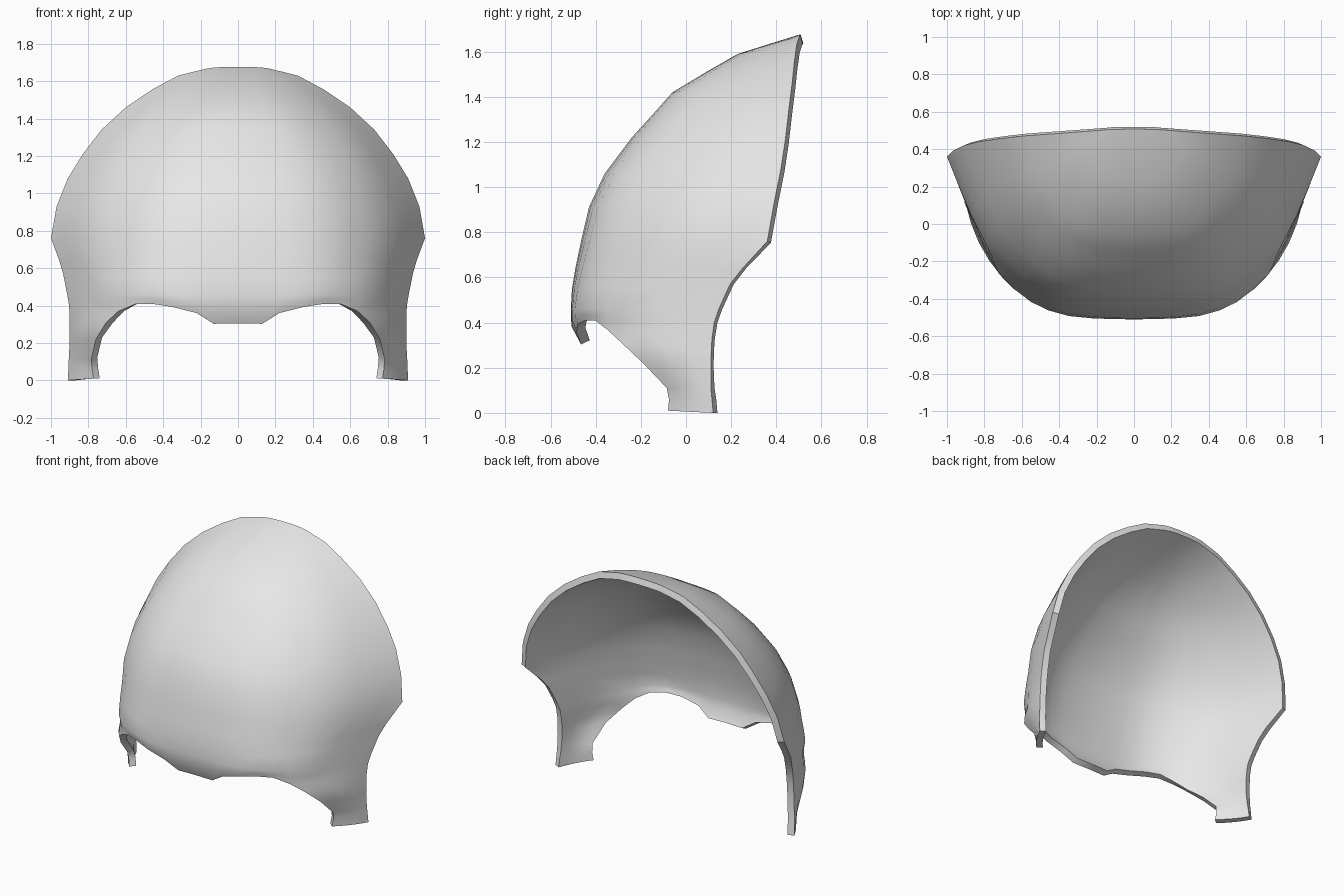
import bpy
import bmesh
from mathutils import Vector

cube = bpy.data.objects.get("Cube")
if cube:
    bpy.data.objects.remove(cube, do_unlink=True)

# Plain light grey
grey = bpy.data.materials.new("light_grey")
grey.use_nodes = True
colour = (0.8, 0.8, 0.8, 1)
grey.diffuse_color = colour
grey.node_tree.nodes["Principled BSDF"].inputs["Base Color"].default_value = colour

# Shared horizontal cross-section, from the middle of the brow to the back rim
SECTION = [(0, 0), (.14, .003), (.25, .01), (.38, .027), (.5, .073), (.6, .14),
           (.7, .245), (.79, .37), (.87, .57), (.94, .79), (1, 1)]
CORNER = 6  # column where the brow ends and the strap begins

# Dome rows: front profile (y, z) and the matching back rim point
DOME = [((-.51, .46), (.913, .145, .46)), ((-.505, .55), (.935, .195, .57)),
        ((-.49, .64), (.955, .25, .64)), ((-.465, .76), (1, .36, .76)),
        ((-.43, .91), (.97, .39, .93)), ((-.36, 1.06), (.91, .42, 1.08)),
        ((-.24, 1.22), (.83, .44, 1.21)), ((-.14, 1.33), (.73, .455, 1.34)),
        ((-.06, 1.42), (.6, .47, 1.46)), ((.09, 1.51), (.46, .48, 1.555)),
        ((.23, 1.59), (.32, .49, 1.63)), ((.507, 1.677), (.17, .502, 1.667))]

# Lower edge of the brow, from the middle to the corner
BROW = [(0, -.465, .305), (.13, -.465, .303), (.22, -.485, .36), (.35, -.48, .393),
        (.46, -.445, .41), (.55, -.4, .408), (.64, -.35, .37)]

# Strap rows downwards: front edge, back edge, outward bulge
STRAP = [((.705, -.285, .31), (.9, .112, .27), .03),
         ((.76, -.19, .22), (.9, .11, .2), .02),
         ((.785, -.085, .11), (.905, .11, .11), .01),
         ((.78, -.075, .06), (.907, .115, .06), .01),
         ((.772, -.08, .01), (.91, .12, 0), .01)]


def dome_row(i, front, rim):
    # Higher rows are rounder across the front
    y, z = front
    power = 1 - .3 * min(1, (i / 10) ** .6)
    return [Vector((rim[0] * a, y + (rim[1] - y) * b ** power,
                    z + (rim[2] - z) * b ** power)) for a, b in SECTION]


def strap_row(front, back, bulge):
    front, back = Vector(front), Vector(back)
    steps = len(SECTION) - 1 - CORNER
    out = Vector((.9, -.44, 0)) * bulge
    return [front.lerp(back, i / steps) + out * (4 * i / steps * (1 - i / steps))
            for i in range(steps + 1)]


def skin(bm, rows):
    grid = [[bm.verts.new(p) for p in row] for row in rows]
    for low, high in zip(grid, grid[1:]):
        for j in range(len(low) - 1):
            bm.faces.new((low[j], low[j + 1], high[j + 1], high[j]))


bm = bmesh.new()

# Dome
dome = [dome_row(i, f, r) for i, (f, r) in enumerate(DOME)]
skin(bm, dome)

# Brow with its turned-in middle tab
ring = dome[0]
brow = [Vector(p) for p in BROW]
middle = [b.lerp(r, .5) - Vector((0, .02 * max(0, 1 - j / 4), 0))
          for j, (b, r) in enumerate(zip(brow, ring))]
skin(bm, [brow, middle, ring[:CORNER + 1]])

# Side strap
strap = [ring[CORNER:],
         strap_row(middle[CORNER], (.903, .125, .4), .035),
         strap_row(brow[CORNER], (.9, .115, .33), .035)]
strap += [strap_row(*row) for row in STRAP]
skin(bm, strap[::-1])

bmesh.ops.remove_doubles(bm, verts=bm.verts, dist=.0005)
mesh = bpy.data.meshes.new("head_shell")
bm.to_mesh(mesh)
bm.free()
mesh.materials.append(grey)
shell = bpy.data.objects.new("head_shell", mesh)
bpy.context.collection.objects.link(shell)

# Mirror the half and thicken it inwards
mirror = shell.modifiers.new("mirror", 'MIRROR')
mirror.merge_threshold = .001
solid = shell.modifiers.new("thickness", 'SOLIDIFY')
solid.thickness = .043
solid.offset = -1
solid.use_even_offset = True

bpy.ops.object.select_all(action='DESELECT')
shell.select_set(True)
bpy.context.view_layer.objects.active = shell
for name in ("mirror", "thickness"):
    bpy.ops.object.modifier_apply(modifier=name)
bpy.ops.object.shade_smooth_by_angle(angle=.7)
